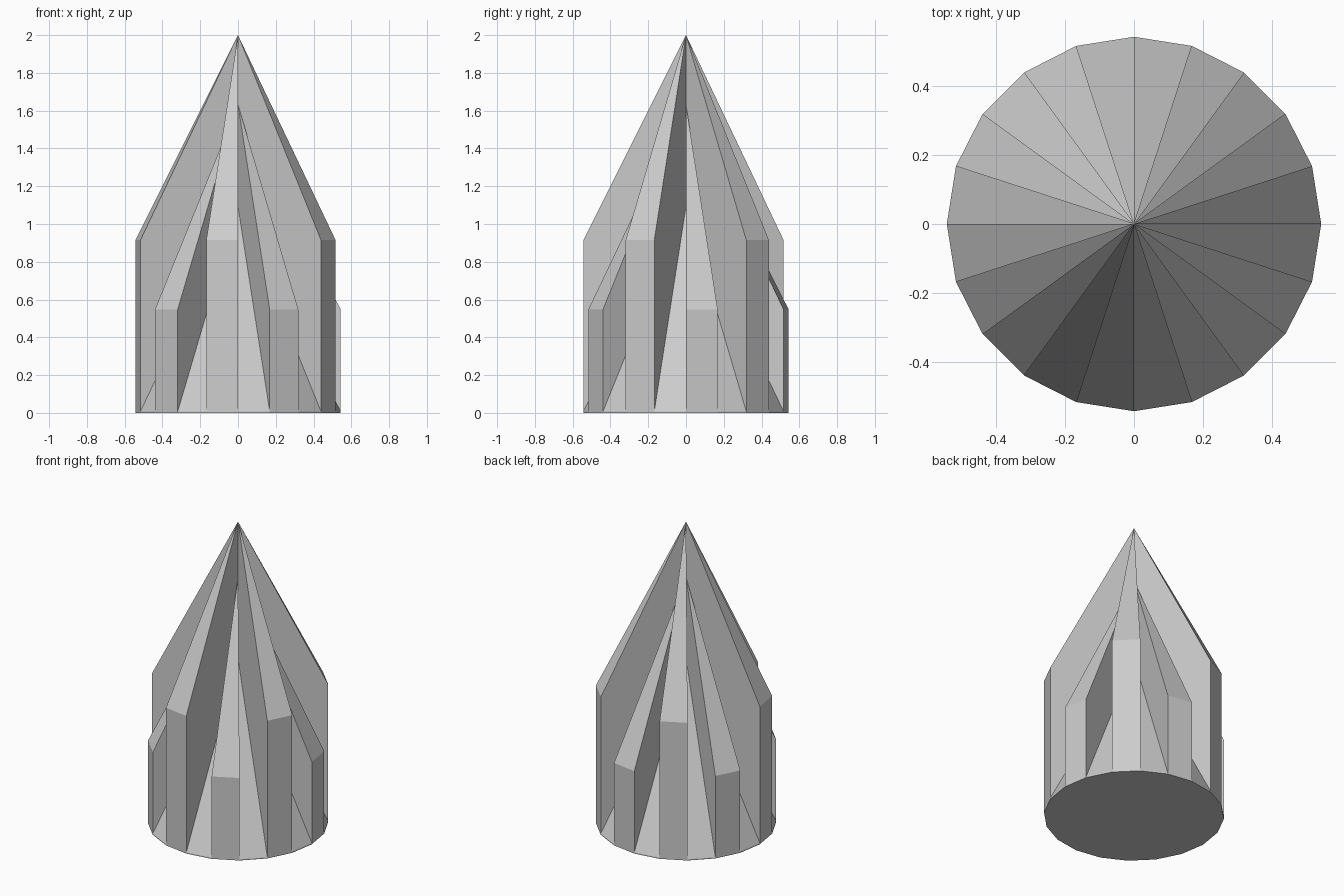
import bpy, bmesh
from math import cos, sin, tau

if "Cube" in bpy.data.objects:
    bpy.data.objects.remove(bpy.data.objects["Cube"])

SIDES, RADIUS, RISE = 20, 0.543, 1.085
STEPS = [0.548, 0.008, 0.915, 0.008]   # rim heights repeating: middle, low, high, low


def rim(k, z):
    a = tau * k / SIDES
    return (RADIUS * cos(a), RADIUS * sin(a), z)


def height(k):
    return STEPS[k % 4]


bm = bmesh.new()


def face(*pts):
    bm.faces.new([bm.verts.new(p) for p in pts])


for k in range(SIDES):
    h, prev = height(k), height(k - 1)
    # sloping roof of the wedge and its outer wall
    face((0, 0, h + RISE), rim(k, h), rim(k + 1, h))
    face(rim(k, 0), rim(k + 1, 0), rim(k + 1, h), rim(k, h))
    # radial wall up or down to the previous wedge
    face((0, 0, prev + RISE), rim(k, prev), rim(k, h), (0, 0, h + RISE))

# flat base
face(*[rim(k, 0) for k in reversed(range(SIDES))])

bmesh.ops.remove_doubles(bm, verts=bm.verts, dist=1e-4)
mesh = bpy.data.meshes.new("stepped_cone")
bm.to_mesh(mesh)
bm.free()
bpy.context.collection.objects.link(bpy.data.objects.new("stepped_cone", mesh))
